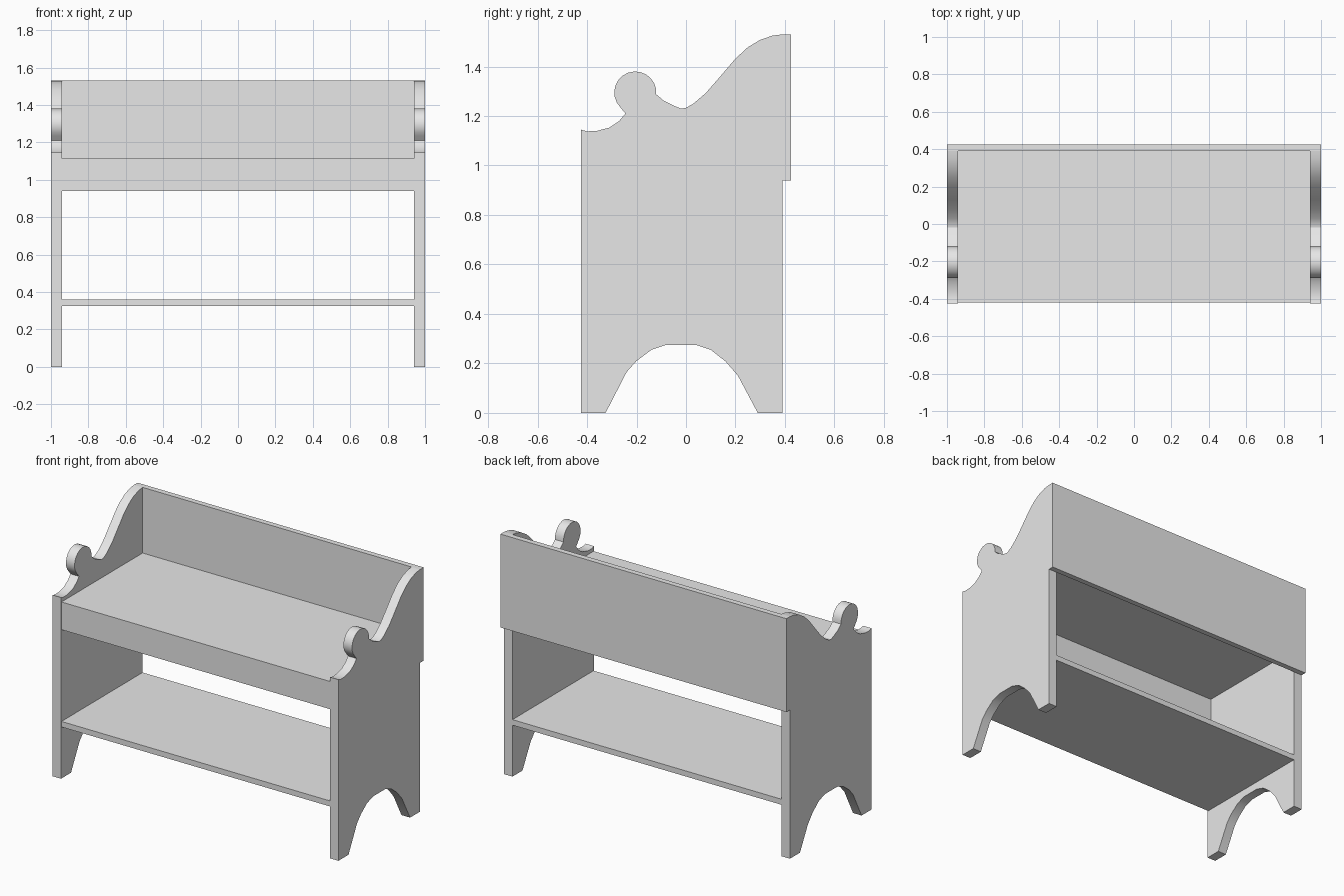
import bpy, bmesh
from math import cos, sin, radians

cube = bpy.data.objects.get("Cube")
if cube:
    bpy.data.objects.remove(cube, do_unlink=True)

# Single painted grey finish
grey = bpy.data.materials.new("plain grey")
grey.use_nodes = True
grey.diffuse_color = (0.8, 0.8, 0.8, 1)
grey.node_tree.nodes["Principled BSDF"].inputs["Base Color"].default_value = grey.diffuse_color

# Main dimensions
OUTER, INNER = 1.0, 0.94
FRONT, REAR, BACK = -0.425, 0.39, 0.425
RAIL_BOTTOM, SEAT_TOP, TOP = 0.94, 1.115, 1.53


def arc(cy, cz, radius, start, end, steps):
    """Points along a circular arc in the side plane."""
    angles = [radians(start + (end - start) * i / steps) for i in range(steps + 1)]
    return [(cy + radius * cos(a), cz + radius * sin(a)) for a in angles]


def extrude_profile(name, profile, x_start, x_end):
    """Sweep a (y, z) outline along x into a solid panel."""
    bm = bmesh.new()
    face = bm.faces.new([bm.verts.new((x_start, y, z)) for y, z in profile])
    swept = bmesh.ops.extrude_face_region(bm, geom=[face])["geom"]
    moved = [v for v in swept if isinstance(v, bmesh.types.BMVert)]
    bmesh.ops.translate(bm, verts=moved, vec=(x_end - x_start, 0, 0))
    bmesh.ops.recalc_face_normals(bm, faces=bm.faces)
    mesh = bpy.data.meshes.new(name)
    bm.to_mesh(mesh)
    bm.free()
    mesh.materials.append(grey)
    panel = bpy.data.objects.new(name, mesh)
    bpy.context.collection.objects.link(panel)
    bpy.ops.object.select_all(action="DESELECT")
    panel.select_set(True)
    bpy.context.view_layer.objects.active = panel
    bpy.ops.object.shade_smooth_by_angle(angle=radians(30))
    return panel


def board(name, half_width, y_range, z_range):
    """Plain rectangular board spanning the width."""
    (y0, y1), (z0, z1) = y_range, z_range
    outline = [(y0, z0), (y1, z0), (y1, z1), (y0, z1)]
    return extrude_profile(name, outline, -half_width, half_width)


# Scrolled side panels: armrest lip, round knob, sweep to the back, arched feet
lip = [(FRONT, 0), (FRONT, 1.145), (-.4, 1.138), (-.36, 1.14), (-.31, 1.153),
       (-.27, 1.18), (-.245, 1.21)]
knob = arc(-.205, 1.295, .085, 225, -5, 14)
sweep = [(-.09, 1.262), (-.05, 1.242), (-.02, 1.23), (0, 1.233), (.03, 1.25),
         (.08, 1.293), (.13, 1.35), (.2, 1.432), (.25, 1.478), (.3, 1.508),
         (.35, 1.525), (REAR, TOP)]
arch = [(REAR, 0), (.29, 0), (.21, .15), (.16, .208), (.1, .255), (.04, .275),
        (-.08, .275), (-.14, .255), (-.2, .21), (-.24, .165), (-.325, 0)]
side_outline = lip + knob + sweep + arch

for label, sign in (("left", 1), ("right", -1)):
    extrude_profile(label + "_side_panel", side_outline, sign * INNER, sign * OUTER)

# Backrest covers the rear of both side panels
board("backrest", OUTER, (REAR, BACK), (RAIL_BOTTOM, TOP))

# Seat, front rail under its edge, and lower shelf
board("seat", INNER, (FRONT + .005, REAR), (SEAT_TOP - .02, SEAT_TOP))
board("front_rail", INNER, (FRONT + .005, FRONT + .03), (RAIL_BOTTOM, SEAT_TOP - .02))
board("lower_shelf", INNER, (FRONT + .005, REAR), (.325, .36))
